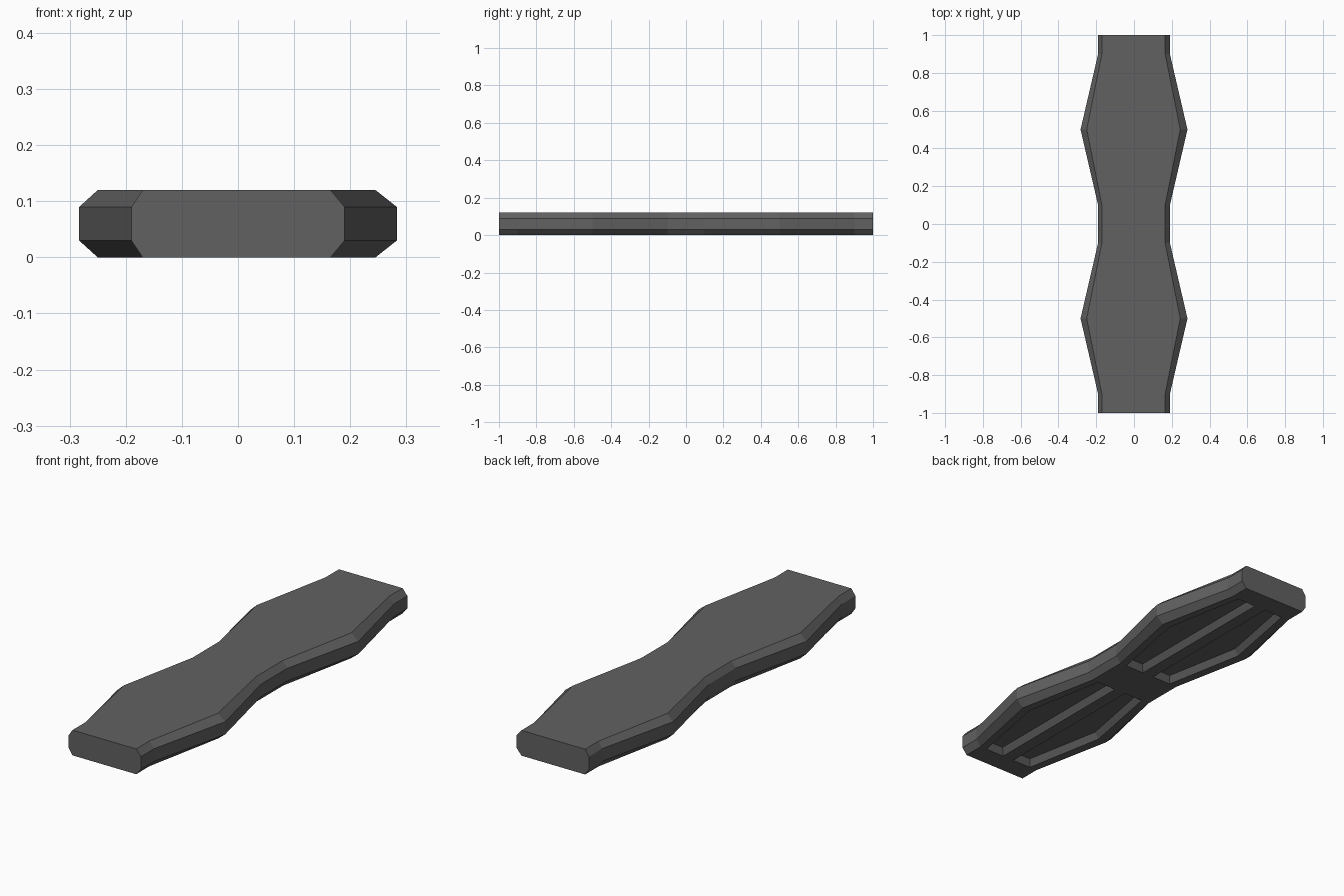
import bpy, bmesh

if "Cube" in bpy.data.objects:
    bpy.data.objects.remove(bpy.data.objects["Cube"])

# Stations along the length: (y, outer half width, flat half width left, right)
N = (0.19, 0.17, 0.165)
W = (0.283, 0.25, 0.245)
STATIONS = [(-1, N), (-0.9, N), (-0.5, W), (-0.1, N), (0.1, N), (0.5, W), (0.9, N), (1, N)]
H, C = 0.12, 0.03      # thickness, chamfer height
DEPTH, SLOPE = 0.03, 0.02   # underside pocket depth and wall lean


def loft(name, rings):
    """Join equal-length rings of points into a closed solid."""
    bm = bmesh.new()
    vs = [[bm.verts.new(p) for p in r] for r in rings]
    n = len(vs[0])
    for a, b in zip(vs, vs[1:]):
        for i in range(n):
            j = (i + 1) % n
            bm.faces.new((a[i], a[j], b[j], b[i]))
    bm.faces.new(vs[0])
    bm.faces.new(vs[-1])
    bmesh.ops.recalc_face_normals(bm, faces=bm.faces)
    me = bpy.data.meshes.new(name)
    bm.to_mesh(me)
    bm.free()
    ob = bpy.data.objects.new(name, me)
    bpy.context.collection.objects.link(ob)
    return ob


# Chamfered wavy plank
def section(y, w):
    o, l, r = w
    return [(-l, y, 0), (r, y, 0), (o, y, C), (o, y, H - C),
            (r, y, H), (-l, y, H), (-o, y, H - C), (-o, y, C)]


plank = loft("plank", [section(y, w) for y, w in STATIONS])


# Tapered pocket cutters on the underside, two either side of a central rib
def pocket_ring(side, yc, inset, z):
    i = inset
    pts = [(0.03 + i, -0.4 + i), (0.13 - i * 0.8, -0.4 + i), (0.205 - i, 0),
           (0.13 - i * 0.8, 0.4 - i), (0.03 + i, 0.4 - i)]
    return [(side * x, yc + y, z) for x, y in pts]


for side in (-1, 1):
    for yc in (-0.5, 0.5):
        cutter = loft("pocket_cutter", [pocket_ring(side, yc, -SLOPE, -DEPTH),
                                        pocket_ring(side, yc, SLOPE, DEPTH)])
        cutter.hide_render = True
        mod = plank.modifiers.new("pocket", 'BOOLEAN')
        mod.operation = 'DIFFERENCE'
        mod.solver = 'EXACT'
        mod.object = cutter
        bpy.context.view_layer.objects.active = plank
        bpy.ops.object.modifier_apply(modifier=mod.name)
        bpy.data.objects.remove(cutter)

# Dark grey finish
mat = bpy.data.materials.new("dark_grey")
mat.diffuse_color = (0.12, 0.12, 0.12, 1)
mat.use_nodes = True
mat.node_tree.nodes["Principled BSDF"].inputs["Base Color"].default_value = mat.diffuse_color
plank.data.materials.clear()
plank.data.materials.append(mat)
